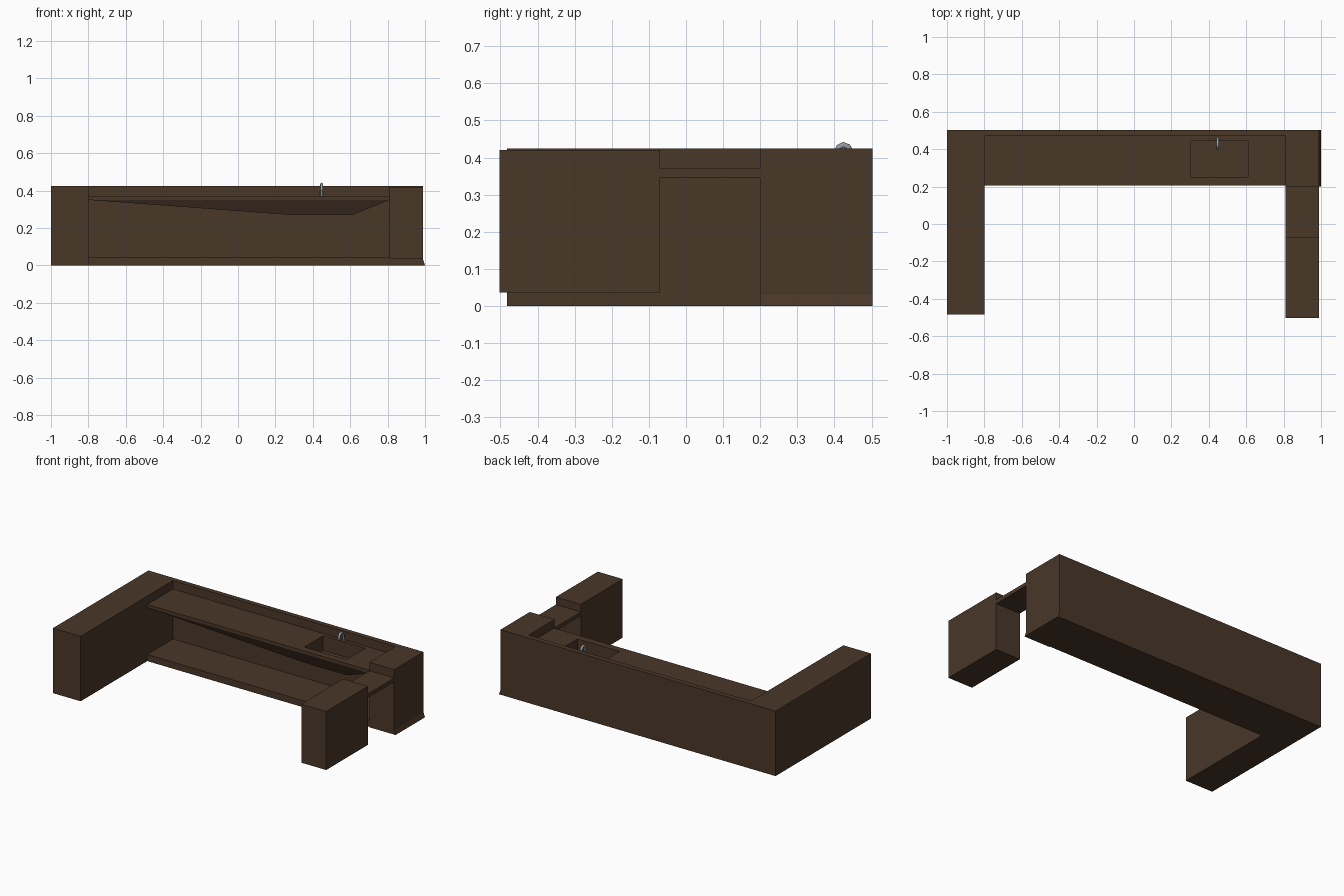
import bpy, bmesh

if "Cube" in bpy.data.objects:
    bpy.data.objects.remove(bpy.data.objects["Cube"])


def material(name, rgb):
    m = bpy.data.materials.new(name)
    m.diffuse_color = (*rgb, 1)
    m.use_nodes = True
    m.node_tree.nodes["Principled BSDF"].inputs["Base Color"].default_value = m.diffuse_color
    return m


WOOD = material("dark_wood", (0.068, 0.038, 0.022))
STEEL = material("steel", (0.3, 0.32, 0.34))


def rect(x0, x1, y0, y1, z):
    return [(x0, y0, z), (x1, y0, z), (x1, y1, z), (x0, y1, z)]


def loft(name, rings, mat=WOOD):
    """Bridge successive rings of points and cap both ends."""
    bm = bmesh.new()
    loops = [[bm.verts.new(p) for p in ring] for ring in rings]
    n = len(loops[0])
    for a, b in zip(loops, loops[1:]):
        for i in range(n):
            j = (i + 1) % n
            bm.faces.new((a[i], a[j], b[j], b[i]))
    bm.faces.new(loops[0][::-1])
    bm.faces.new(loops[-1])
    bmesh.ops.recalc_face_normals(bm, faces=bm.faces)
    me = bpy.data.meshes.new(name)
    bm.to_mesh(me)
    bm.free()
    me.materials.append(mat)
    ob = bpy.data.objects.new(name, me)
    bpy.context.collection.objects.link(ob)
    return ob


def box(name, x0, x1, y0, y1, z0, z1):
    return loft(name, [rect(x0, x1, y0, y1, z0), rect(x0, x1, y0, y1, z1)])


BACK, INNER, FRONT, TOP = 0.503, 0.47, 0.205, 0.425
XL, XR = -0.8, 0.81

# Counter blocks around the U
box("left_wing", -1.0, XL, -0.483, BACK, 0, TOP)
box("back_panel", XL, XR, INNER, BACK, 0, TOP)
box("right_front_block", XR, 0.99, -0.503, -0.07, 0.037, 0.42)

# Right corner block, flared slightly at its foot
profile = [(XR, 0), (1.0, 0), (0.99, 0.03), (0.99, TOP), (XR, TOP)]
loft("right_corner_block", [[(x, y, z) for x, z in profile] for y in (0.2, BACK)])

# Bridging flap over the walk-through gap
box("gap_flap", XR, 0.99, -0.07, 0.2, 0.345, 0.37)

# Low shelf behind the bar
box("low_shelf", XL, XR, FRONT, INNER, 0, 0.043)

# Worktop with a basin and a tapering underside
sink = (0.305, 0.61, 0.25, 0.445)
slab = (XL, XR, FRONT, INNER)
loft("worktop_with_sink", [rect(*sink, 0.268), rect(*slab, 0.35), rect(*slab, 0.37),
                           rect(*sink, 0.37), rect(*sink, 0.274)])

# Tap: bent pipe
path = [(0.458, 0.368), (0.451, 0.392), (0.444, 0.415), (0.436, 0.429),
        (0.424, 0.434), (0.412, 0.428), (0.406, 0.412), (0.405, 0.397)]
cu = bpy.data.curves.new("tap", "CURVE")
cu.dimensions = "3D"
cu.bevel_depth = 0.008
cu.bevel_resolution = 2
cu.use_fill_caps = True
sp = cu.splines.new("POLY")
sp.points.add(len(path) - 1)
for p, (y, z) in zip(sp.points, path):
    p.co = (0.447, y, z, 1)
cu.materials.append(STEEL)
tap = bpy.data.objects.new("tap", cu)
bpy.context.collection.objects.link(tap)
